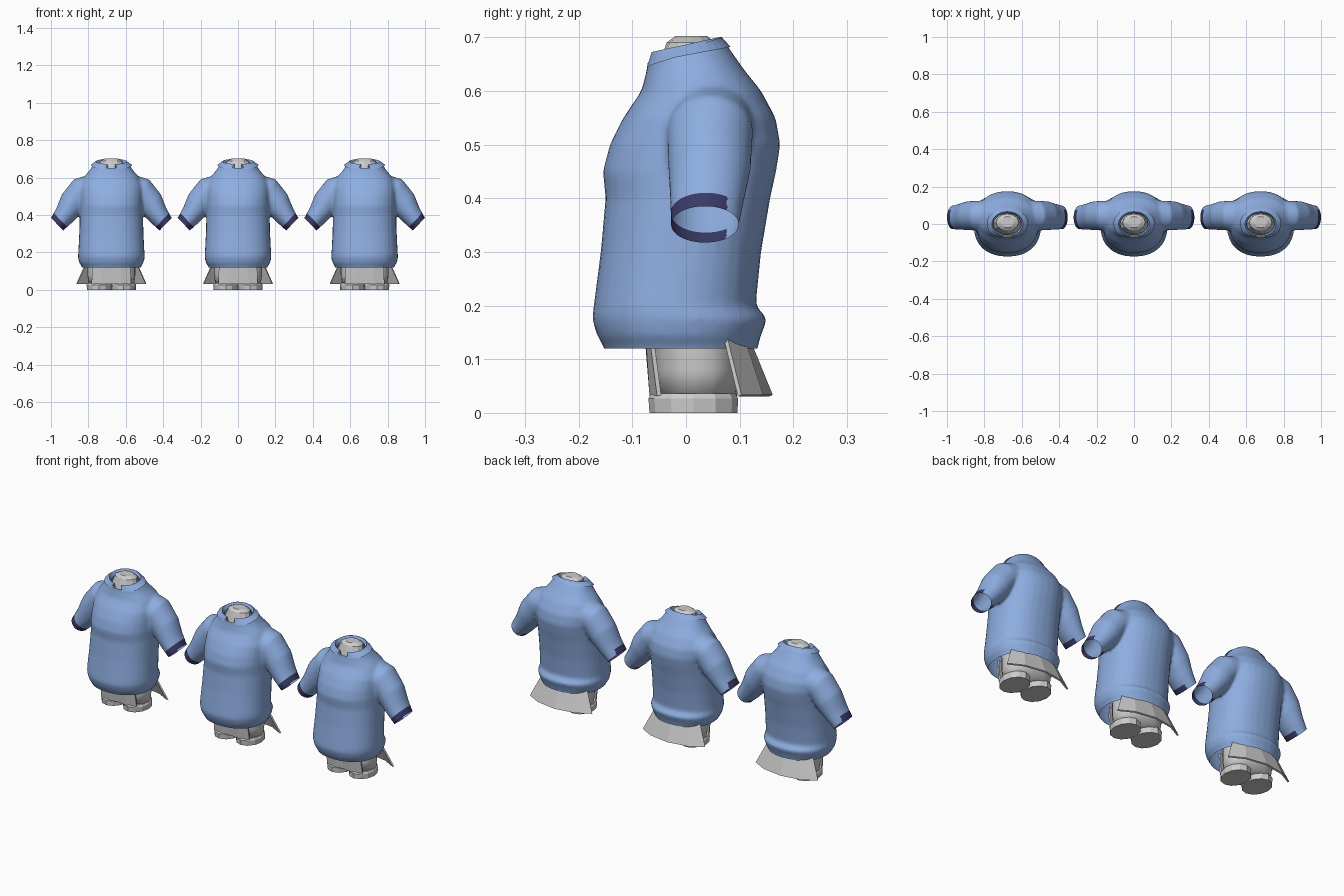
import bpy, bmesh
from math import sin, cos, pi, radians
from mathutils import Vector

if "Cube" in bpy.data.objects:
    bpy.data.objects.remove(bpy.data.objects["Cube"])


def material(name, rgb):
    m = bpy.data.materials.new(name)
    m.diffuse_color = (*rgb, 1)
    m.use_nodes = True
    m.node_tree.nodes["Principled BSDF"].inputs["Base Color"].default_value = m.diffuse_color
    return m


BLUE = material("shirt_blue", (0.27, 0.42, 0.75))
NAVY = material("cuff_navy", (0.04, 0.04, 0.13))


def oval(z, hw, y0, y1, n=32, p=2.0, x=0.0):
    """Horizontal rounded ring: half width hw, from y0 to y1."""
    pts = []
    for i in range(n):
        c, s = cos(2 * pi * i / n), sin(2 * pi * i / n)
        c = abs(c) ** (2 / p) * (1 if c > 0 else -1)
        s = abs(s) ** (2 / p) * (1 if s > 0 else -1)
        pts.append(Vector((x + hw * c, (y0 + y1) / 2 + (y1 - y0) / 2 * s, z)))
    return pts


def loft(bm, rings, closed=True, caps=True):
    vs = [[bm.verts.new(p) for p in r] for r in rings]
    n = len(rings[0])
    for a, b in zip(vs, vs[1:]):
        for i in range(n if closed else n - 1):
            j = (i + 1) % n
            bm.faces.new((a[i], a[j], b[j], b[i]))
    if caps:
        bm.faces.new(vs[0])
        bm.faces.new(vs[-1])
    bmesh.ops.recalc_face_normals(bm, faces=bm.faces)


def finish(name, bm, smooth=True, mats=()):
    me = bpy.data.meshes.new(name)
    for f in bm.faces:
        f.smooth = smooth
    bm.to_mesh(me)
    bm.free()
    for m in mats:
        me.materials.append(m)
    ob = bpy.data.objects.new(name, me)
    bpy.context.collection.objects.link(ob)
    return ob


parts = []

# Shirt volume: torso sections (z, half width, front y, back y)
bm = bmesh.new()
torso = [(.07, .148, -.14, .13), (.12, .156, -.152, .133), (.145, .172, -.166, .14),
         (.175, .179, -.175, .152), (.2, .177, -.172, .13), (.3, .172, -.159, .14),
         (.4, .169, -.15, .157), (.45, .169, -.155, .168), (.5, .17, -.142, .176),
         (.55, .17, -.117, .167), (.6, .15, -.083, .14), (.64, .115, -.073, .108),
         (.70, .08, -.068, .066), (.75, .077, -.066, .06)]
loft(bm, [oval(*t, p=2.25) for t in torso])

# Sleeves: (x, z, tilt of section in degrees, radius, y centre, y radius)
sleeve = [(.07, .555, 75, .072, .045, .08), (.165, .522, 62, .078, .045, .08),
          (.215, .457, 47, .073, .044, .077), (.255, .395, 46, .057, .039, .069),
          (.29, .351, 46, .047, .035, .064), (.325, .315, 46, .045, .034, .062)]
for side in (-1, 1):
    rings = []
    for x, z, tilt, r, yc, ry in sleeve:
        t = radians(tilt)
        rings.append([Vector((side * (x + r * cos(a) * cos(t)), yc + ry * sin(a), z + r * cos(a) * sin(t)))
                      for a in (2 * pi * i / 24 for i in range(24))])
    loft(bm, rings)
raw = finish("shirt_source", bm)

# Blend torso and sleeves into one skin
mod = raw.modifiers.new("blend", "REMESH")
mod.mode = "VOXEL"
mod.voxel_size = 0.008
mod = raw.modifiers.new("soften", "SMOOTH")
mod.factor = 0.5
mod.iterations = 5
skin = bpy.data.meshes.new_from_object(raw.evaluated_get(bpy.context.evaluated_depsgraph_get()))
bpy.data.objects.remove(raw)
bm = bmesh.new()
bm.from_mesh(skin)


def cut(co, no, keep=lambda f: True, clear=True):
    faces = [f for f in bm.faces if keep(f)]
    geom = faces + list({e for f in faces for e in f.edges}) + list({v for f in faces for v in f.verts})
    bmesh.ops.bisect_plane(bm, geom=geom, plane_co=co, plane_no=no, clear_outer=clear)


# Open the hem, neckline and sleeve ends; colour the cuffs
cut((0, 0, .12), (0, 0, -1))
cut((0, .065, .70), (0, -.35, 1), keep=lambda f: f.calc_center_median().z > .58)
for side in (-1, 1):
    def arm(f):
        return f.calc_center_median().x * side > .205
    axis = Vector((side * .72, 0, -.69))
    end = Vector((side * .29, 0, .351))
    cut(end, axis, arm)
    cut(end - axis * .028, axis, arm, clear=False)
    for f in bm.faces:
        c = f.calc_center_median()
        if arm(f) and (c - end).dot(axis) > -.028 and c.y < .076:
            f.material_index = 1
for f in bm.faces:
    if f.material_index != 1:
        f.material_index = 0
parts.append(finish("shirt", bm, mats=(BLUE, NAVY)))

# Folded collar, open at the front
bm = bmesh.new()
stand, fold, edge = [], [], []
for i in range(29):
    a = radians(-90 + 14 + i * (332 / 28))
    back = (1 + sin(a)) / 2
    point = max(0, 1 - min(i, 28 - i) / 5)
    stand.append(Vector((.074 * cos(a), .058 * sin(a), .645 + .04 * back)))
    fold.append(Vector((.083 * cos(a), .066 * sin(a), .672 + .029 * back)))
    k = 1 + .25 * point
    edge.append(Vector((.110 * cos(a) * k, .004 + .079 * sin(a), .652 + .03 * back - .008 * point)))
loft(bm, [stand, fold, edge], closed=False, caps=False)
parts.append(finish("collar", bm, smooth=False, mats=(BLUE,)))

# Neck with a low faceted top
bm = bmesh.new()
loft(bm, [oval(.58, .105, -.06, .10, 12), oval(.635, .08, -.055, .068, 12),
          oval(.665, .067, -.045, .058, 12), oval(.69, .06, -.036, .054, 12),
          oval(.702, .035, -.02, .04, 12)])
parts.append(finish("neck", bm, smooth=False))

# Hips inside the shirt
bm = bmesh.new()
loft(bm, [oval(.03, .122, -.055, .095, 20, 2.4), oval(.08, .128, -.06, .1, 20, 2.4),
          oval(.16, .128, -.065, .1, 20, 2.3), oval(.3, .11, -.08, .09, 20)])
parts.append(finish("hips", bm))

# Two-lobed base of the dress form
bm = bmesh.new()
for side in (-1, 1):
    loft(bm, [oval(0, .066, -.068, .096, 12, x=side * .065),
              oval(.027, .067, -.07, .097, 12, x=side * .065),
              oval(.036, .062, -.064, .092, 12, x=side * .065)])
parts.append(finish("base", bm, smooth=False))


# Skirt panels, open at the sides
def panel(name, top, bottom):
    bm = bmesh.new()
    loft(bm, [[Vector((s * x, y, z)) for s, x, y, z in
               [(-1, *p) for p in row] + [(1, *p) for p in row[-2::-1]]]
              for row in (top, bottom)], closed=False, caps=False)
    ob = finish(name, bm, smooth=False)
    m = ob.modifiers.new("thickness", "SOLIDIFY")
    m.thickness = .008
    m.offset = 0
    parts.append(ob)


panel("skirt_back", [(.13, .07, .155), (.08, .1, .155), (0, .108, .155)],
      [(.185, .1, .032), (.11, .14, .032), (0, .158, .032)])
panel("skirt_front", [(.1, -.066, .155), (.05, -.072, .155), (0, -.074, .155)],
      [(.105, -.05, .032), (.05, -.064, .032), (0, -.058, .032)])

# Row of three identical dressed forms
for ob in parts:
    for x in (-.677, .677):
        twin = ob.copy()
        twin.location.x = x
        bpy.context.collection.objects.link(twin)
